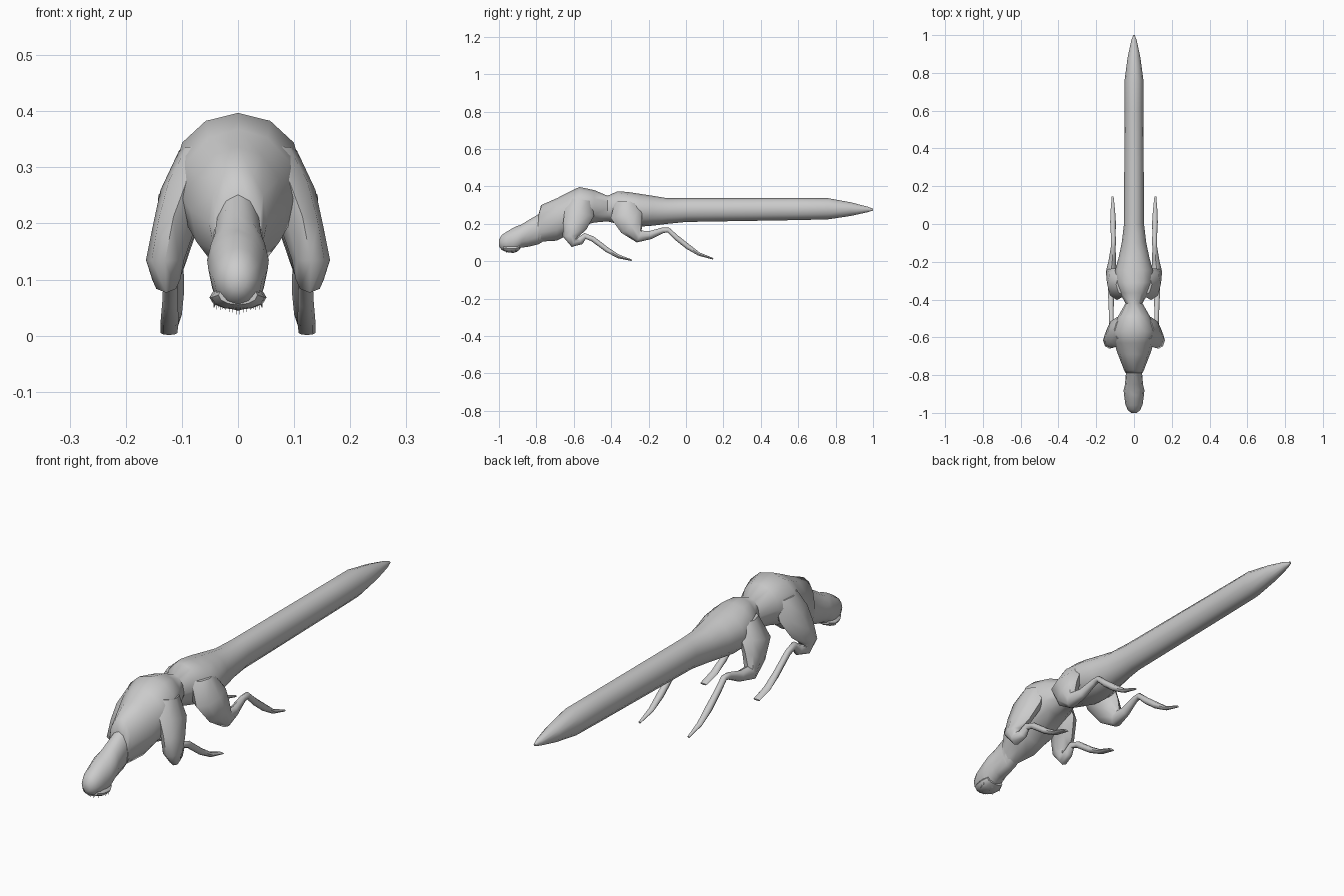
import bpy, bmesh, math
from mathutils import Vector

if "Cube" in bpy.data.objects:
    bpy.data.objects.remove(bpy.data.objects["Cube"])


def finish(bm, name, mirror=False, angle=40):
    bmesh.ops.recalc_face_normals(bm, faces=bm.faces)
    me = bpy.data.meshes.new(name)
    bm.to_mesh(me)
    bm.free()
    ob = bpy.data.objects.new(name, me)
    bpy.context.collection.objects.link(ob)
    bpy.ops.object.select_all(action='DESELECT')
    ob.select_set(True)
    bpy.context.view_layer.objects.active = ob
    if mirror:
        ob.modifiers.new("Mirror", 'MIRROR')
    bpy.ops.object.shade_smooth_by_angle(angle=math.radians(angle))
    return ob


def loft(rings, name, mirror=False, sides=12):
    """Skin rings given as (centre, half-width along x, up vector)."""
    bm = bmesh.new()
    loops = []
    for c, rx, up in rings:
        loops.append([bm.verts.new(c + Vector((rx, 0, 0)) * math.cos(a) + up * math.sin(a))
                      for a in (2 * math.pi * i / sides for i in range(sides))])
    for a, b in zip(loops, loops[1:]):
        for i in range(sides):
            j = (i + 1) % sides
            bm.faces.new((a[i], a[j], b[j], b[i]))
    bm.faces.new(loops[0])
    bm.faces.new(loops[-1])
    return finish(bm, name, mirror, 50)


def body(rows, name):
    """Rows: y, bottom z, top z, half-width."""
    return loft([(Vector((0, y, (b + t) / 2)), w, Vector((0, 0, (t - b) / 2)))
                 for y, b, t, w in rows], name)


def leg(rows, name):
    """Rows: x, y, z, half-width, half-thickness; rings follow the path."""
    pts = [Vector(r[:3]) for r in rows]
    rings = []
    for i, r in enumerate(rows):
        d = Vector((0, 0, 0))
        if i > 0:
            d += (pts[i] - pts[i - 1]).normalized()
        if i < len(rows) - 1:
            d += (pts[i + 1] - pts[i]).normalized()
        up = d.cross(Vector((1, 0, 0))).normalized()
        rings.append((pts[i], r[3], up * r[4]))
    return loft(rings, name, True, 8)


# head and neck
body([(-1.0, .08, .115, .015), (-.985, .06, .14, .033), (-.96, .05, .157, .044),
      (-.925, .044, .178, .05), (-.905, .05, .187, .053), (-.88, .073, .196, .055),
      (-.85, .076, .215, .048), (-.79, .09, .25, .043), (-.74, .12, .28, .045)],
     "head_and_neck")

# torso with raised shoulders, waist, hips and long tail
body([(-.79, .092, .245, .045), (-.775, .105, .30, .052), (-.69, .11, .337, .085),
      (-.63, .14, .368, .105), (-.57, .185, .397, .115), (-.49, .207, .38, .085),
      (-.42, .213, .35, .045), (-.365, .2, .374, .075), (-.31, .19, .37, .1),
      (-.245, .185, .36, .1), (-.18, .19, .35, .082), (-.1, .2, .337, .065),
      (0, .21, .337, .053), (.6, .22, .337, .05), (.76, .224, .337, .05),
      (.88, .242, .315, .034), (.97, .262, .292, .015), (1.0, .271, .28, .004)],
     "torso_and_tail")

# front legs
leg([(.06, -.56, .33, .045, .06), (.09, -.57, .26, .048, .08), (.115, -.595, .19, .038, .065),
     (.13, -.615, .135, .034, .045), (.128, -.60, .10, .025, .026),
     (.122, -.565, .11, .018, .022), (.12, -.54, .135, .013, .016),
     (.12, -.50, .12, .012, .014), (.121, -.42, .06, .014, .013),
     (.122, -.36, .025, .016, .01), (.123, -.29, .005, .015, .004)], "front_legs")

# hind legs
leg([(.05, -.32, .32, .045, .06), (.09, -.32, .25, .052, .085), (.11, -.29, .185, .036, .065),
     (.12, -.25, .132, .028, .034), (.115, -.19, .14, .019, .022),
     (.11, -.125, .165, .013, .015), (.109, -.095, .167, .013, .013),
     (.11, -.05, .125, .013, .014), (.111, .01, .078, .015, .014),
     (.112, .07, .038, .012, .009), (.113, .145, .013, .005, .004)], "hind_legs")

# lower jaw rim
body([(-.975, .055, .09, .035), (-.95, .046, .09, .047), (-.915, .046, .09, .051),
      (-.89, .06, .09, .04)], "jaw")

# fine teeth under the jaw
bm = bmesh.new()
n = 22
for i in range(n):
    a = math.pi * (i / (n - 1) - .5)
    x, y = .043 * math.sin(a), -.91 - .05 * math.cos(a)
    top = .05 + .012 * abs(math.sin(a))
    base = [bm.verts.new((x + .002 * math.cos(k * math.pi / 2),
                          y + .002 * math.sin(k * math.pi / 2), top + .01)) for k in range(4)]
    tip = bm.verts.new((x, y, top - .014))
    bm.faces.new(base)
    for k in range(4):
        bm.faces.new((base[k], base[(k + 1) % 4], tip))
finish(bm, "teeth")
